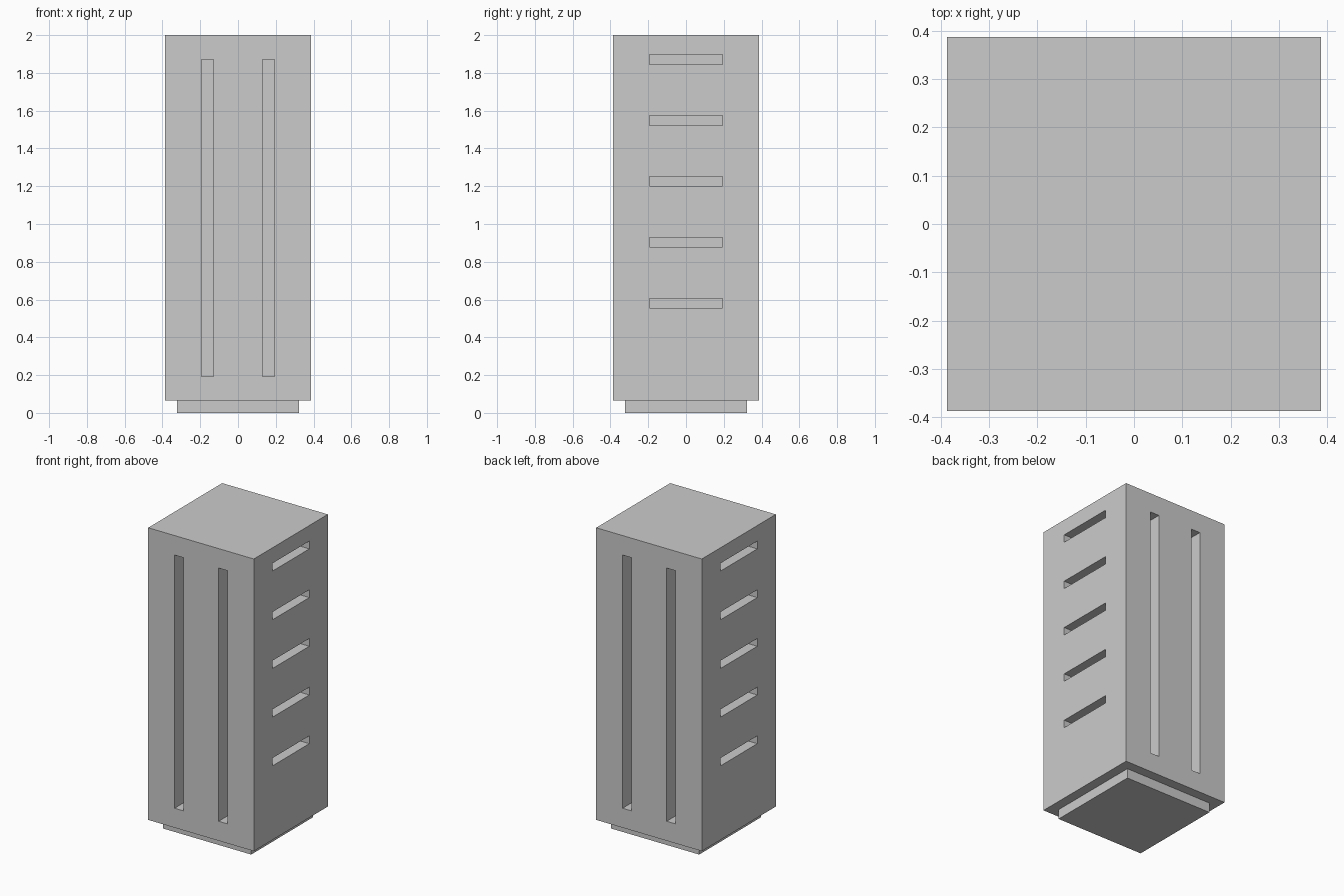
import bpy, bmesh
from mathutils import Matrix, Vector

if "Cube" in bpy.data.objects:
    bpy.data.objects.remove(bpy.data.objects["Cube"])

U = 2 / 31           # module: the tower is 31 modules tall
DEPTH = 2            # recess depth of the slots, in modules


def add_box(bm, lo, hi):
    lo, hi = Vector(lo) * U, Vector(hi) * U
    m = Matrix.Translation((lo + hi) / 2) @ Matrix.Diagonal((*(hi - lo), 1))
    bmesh.ops.create_cube(bm, size=1, matrix=m)


def boxes(name, spans):
    bm = bmesh.new()
    for lo, hi in spans:
        add_box(bm, lo, hi)
    me = bpy.data.meshes.new(name)
    bm.to_mesh(me)
    bm.free()
    ob = bpy.data.objects.new(name, me)
    bpy.context.collection.objects.link(ob)
    return ob


# Recessed plinth and main block
boxes("plinth", [((-5, -5, 0), (5, 5, 1))])
body = boxes("body", [((-6, -6, 1), (6, 6, 31))])

slots = []
for s in (-1, 1):
    a, b = sorted((s * (6 - DEPTH), s * 7))
    # Tall vertical slots on front and back
    for x in (-3, 2):
        slots.append(((x, a, 3), (x + 1, b, 29)))
    # Five horizontal slots on left and right
    for z in range(9, 30, 5):
        slots.append(((a, -3, z - 0.4), (b, 3, z + 0.4)))
cutter = boxes("slot_cutter", slots)
cutter.hide_render = True

# Carve the slots, then discard the cutter
mod = body.modifiers.new("slots", 'BOOLEAN')
mod.operation = 'DIFFERENCE'
mod.solver = 'EXACT'
mod.object = cutter
bpy.context.view_layer.objects.active = body
bpy.ops.object.modifier_apply(modifier=mod.name)
bpy.data.objects.remove(cutter)
